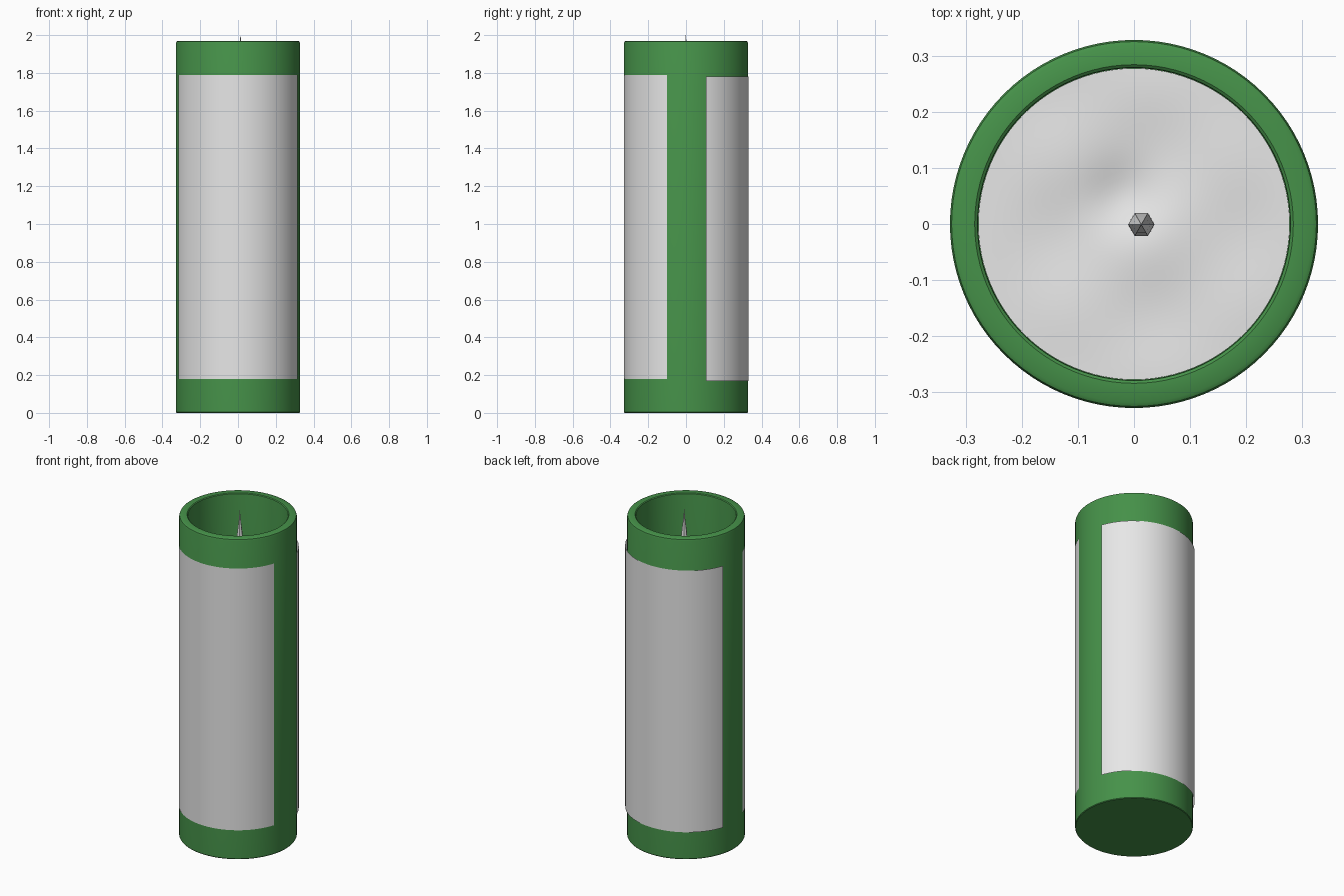
import bpy, bmesh, math

if "Cube" in bpy.data.objects:
    bpy.data.objects.remove(bpy.data.objects["Cube"])

def material(name, rgb):
    m = bpy.data.materials.new(name)
    m.diffuse_color = (*rgb, 1)
    m.use_nodes = True
    m.node_tree.nodes["Principled BSDF"].inputs["Base Color"].default_value = m.diffuse_color
    return m

green = material("green glass", (0.061, 0.287, 0.067))
white = material("off white", (0.8, 0.8, 0.8))
SEG = 96

def make(name, verts, faces, mat, smooth=True):
    me = bpy.data.meshes.new(name)
    me.from_pydata(verts, [], faces)
    ob = bpy.data.objects.new(name, me)
    bpy.context.collection.objects.link(ob)
    me.materials.append(mat)
    if smooth:
        bpy.ops.object.select_all(action='DESELECT')
        bpy.context.view_layer.objects.active = ob
        ob.select_set(True)
        bpy.ops.object.shade_smooth_by_angle(angle=math.radians(35))
    return ob

def lathe(name, profile, mat, seg=SEG, cx=0.0, cy=0.0, smooth=True, height=None):
    """Spin (radius, z) points about z; the first and last rings are capped."""
    verts, faces = [], []
    for r, z in profile:
        for i in range(seg):
            a = 2 * math.pi * i / seg
            x, y = r * math.cos(a), r * math.sin(a)
            verts.append((cx + x, cy + y, z + (height(x, y) if height else 0)))
    for k in range(len(profile) - 1):
        for i in range(seg):
            j = (i + 1) % seg
            faces.append((k*seg + i, k*seg + j, (k+1)*seg + j, (k+1)*seg + i))
    faces.append(tuple(reversed(range(seg))))
    faces.append(tuple(range((len(profile) - 1) * seg, len(profile) * seg)))
    return make(name, verts, faces, mat, smooth)

# Open jar: outer wall, rounded rim, inner wall, inner floor
lathe("jar", [(0.325, 0), (0.328, 0.004), (0.328, 1.957), (0.325, 1.966), (0.318, 1.97),
              (0.284, 1.97), (0.279, 1.966), (0.278, 1.96), (0.278, 0.06)], green)

# Wax with a softly uneven surface that flattens toward the wall
def ripple(x, y):
    r = math.hypot(x, y)
    fade = max(0, 1 - (r / 0.278) ** 2)
    dip = -0.018 * math.exp(-((x + 0.02)**2 + (y - 0.05)**2) / 0.004)
    return fade * (dip + 0.008 * math.sin(17 * x + 1) * math.cos(19 * y + 0.5))

WAX = 1.68
rings = [(0.2775, WAX - 0.05)] + [(0.2775 * (1 - k / 20), WAX) for k in range(20)]
lathe("wax", rings, white, height=ripple)

# Faceted tapering wick
lathe("wick", [(0.024, 1.65), (0.023, 1.78), (0.016, 1.86), (0.006, 1.94), (0.0005, 2.0)],
      white, seg=6, cx=0.013, cy=-0.001, smooth=False)

# Curved label sheets wrapped around front and back
def label(name, rx, ry, edge_y, z0, z1, side, n=48):
    a0 = math.asin(edge_y / ry)
    verts, faces = [], []
    for i in range(n + 1):
        a = a0 + (math.pi - 2 * a0) * i / n
        x, y = side * rx * math.cos(a), side * ry * math.sin(a)
        verts += [(x, y, z0), (x, y, z1)]
    for i in range(n):
        faces.append((2*i, 2*i + 2, 2*i + 3, 2*i + 1))
    make(name, verts, faces, white)

label("front_label", 0.3305, 0.3295, 0.101, 0.18, 1.79, -1)
label("back_label", 0.342, 0.332, 0.105, 0.17, 1.78, 1)
